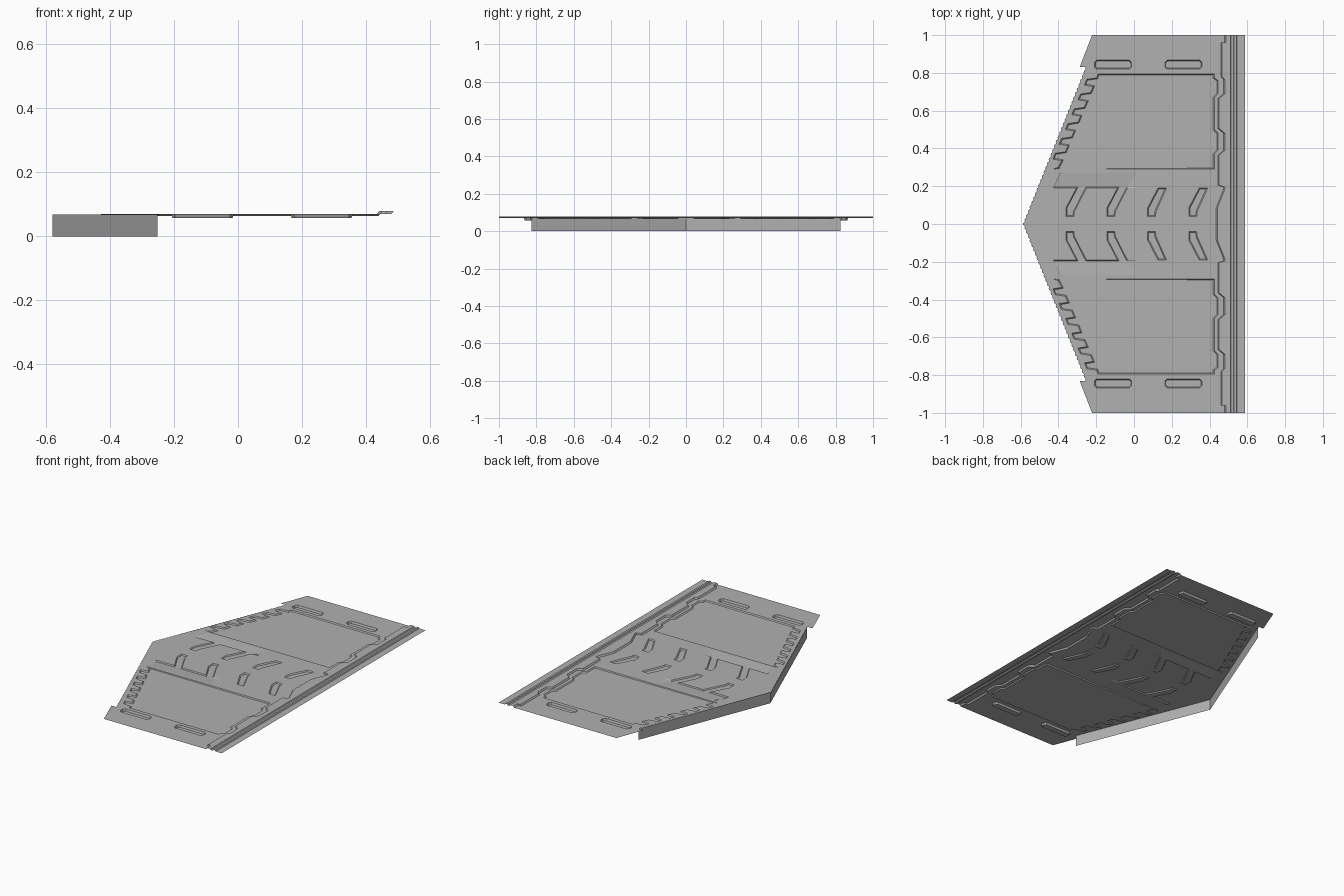
import bpy, bmesh
from mathutils import Vector

if "Cube" in bpy.data.objects:
    bpy.data.objects.remove(bpy.data.objects["Cube"])

BASE, LOW, SLOT, HIGH = 0.070, 0.064, 0.058, 0.079

mat = bpy.data.materials.new("dark_grey")
mat.diffuse_color = (0.44, 0.44, 0.44, 1)
mat.use_nodes = True
mat.node_tree.nodes["Principled BSDF"].inputs["Base Color"].default_value = mat.diffuse_color


def finish(name, bm, up=True):
    """Turn a half model into an object mirrored across y = 0."""
    bm.normal_update()
    if up:
        for f in bm.faces:
            if f.normal.z < 0:
                f.normal_flip()
    me = bpy.data.meshes.new(name)
    bm.to_mesh(me)
    bm.free()
    me.materials.append(mat)
    ob = bpy.data.objects.new(name, me)
    bpy.context.collection.objects.link(ob)
    m = ob.modifiers.new("Mirror", 'MIRROR')
    m.use_axis = (False, True, False)
    m.merge_threshold = 0.0005
    return ob


def fill(bm, loops, height):
    """Fill an outline with holes, then set the height of each vertex."""
    edges, verts = [], []
    for lp in loops:
        vs = [bm.verts.new((x, y, 0)) for x, y in lp]
        edges += [bm.edges.new((vs[i - 1], vs[i])) for i in range(len(vs))]
        verts += vs
    bmesh.ops.triangle_fill(bm, edges=edges, use_beauty=True, normal=(0, 0, 1))
    for v in verts:
        v.co.z = height(v.co.x, v.co.y)


def strip(bm, a, b, closed=False):
    """Quads between two matching rows of points."""
    va = [bm.verts.new(p) for p in a]
    vb = [bm.verts.new(p) for p in b]
    for i in range(0 if closed else 1, len(a)):
        bm.faces.new((va[i - 1], va[i], vb[i], vb[i - 1]))


def inset(lp, d):
    """Offset a closed outline inwards."""
    pts = [Vector(p) for p in lp]
    n = len(pts)
    area = sum(pts[i - 1].cross(pts[i]) for i in range(n))
    s = 1 if area > 0 else -1
    out = []
    for i, p in enumerate(pts):
        e1 = (p - pts[i - 1]).normalized()
        e2 = (pts[(i + 1) % n] - p).normalized()
        n1, n2 = Vector((-e1.y, e1.x)) * s, Vector((-e2.y, e2.x)) * s
        out.append(tuple(p + (n1 + n2) * d / max(0.4, 1 + n1.dot(n2))))
    return out


def recess(name, lp, floor, d=0.006):
    """Pressed pocket with sloping walls and a floor."""
    bm = bmesh.new()
    inner = inset(lp, d)
    fill(bm, [inner], floor)
    strip(bm, [(x, y, BASE) for x, y in lp],
          [(x, y, floor(x, y)) for x, y in inner], closed=True)
    bmesh.ops.remove_doubles(bm, verts=bm.verts, dist=1e-5)
    finish(name, bm)


# Side panel pocket with a toothed slanted side and a stepped right side
panel = [(-0.19, 0.795)]
teeth = 6
for i in range(teeth):
    for t, off in ((0.2, 0), (0.3, -0.05), (0.7, -0.05), (0.8, 0)):
        k = (i + t) / teeth
        panel.append((-0.19 - 0.2 * k + off, 0.79 - 0.47 * k))
panel += [(-0.40, 0.30), (-0.43, 0.29), (0.425, 0.29), (0.425, 0.37),
          (0.445, 0.39), (0.445, 0.48), (0.425, 0.50), (0.425, 0.67),
          (0.445, 0.69), (0.445, 0.76), (0.425, 0.775), (0.425, 0.795)]


# Angled vents: two open into a ramped strip, two stand alone
def vent(x, top=0.108):
    return [(x + 0.055, 0.19), (x, 0.085), (x, 0.04), (x + 0.042, 0.04),
            (x + 0.044, 0.065), (x + top, 0.19)]


ramp = ([(-0.39, 0.275), (-0.43, 0.19)] + vent(-0.36) + vent(-0.143)
        + [(0.01, 0.19), (0.02, 0.275)])
vents = [vent(0.072, 0.1), vent(0.29, 0.1)]


# Chamfered slots near the ends
def slot(x0, x1, y0=0.82, y1=0.867, c=0.012):
    return [(x0, y0 + c), (x0 + c, y0), (x1 - c, y0), (x1, y0 + c),
            (x1, y1 - c), (x1 - c, y1), (x0 + c, y1), (x0, y1 - c)]


slots = [slot(-0.21, -0.012), slot(0.163, 0.36)]

recess("side_panel", panel, lambda x, y: LOW)
recess("vent_strip", ramp, lambda x, y: BASE if y > 0.25 or x > -0.02 else LOW, 0.005)
for v in vents:
    recess("angled_vent", v, lambda x, y: LOW)
for s in slots:
    recess("end_slot", s, lambda x, y: SLOT, 0.005)

# Base sheet with a finely toothed slanted edge
border = [(0.435, 0), (0.435, 0.085), (0.475, 0.185), (0.475, 0.195),
          (0.445, 0.205), (0.445, 0.365), (0.475, 0.39), (0.475, 0.48),
          (0.445, 0.505), (0.445, 0.665), (0.475, 0.69), (0.475, 0.765),
          (0.46, 0.78), (0.46, 0.96), (0.48, 0.96), (0.48, 1)]
A, B = Vector((-0.588, 0)), Vector((-0.256, 0.83))
edge = [tuple(A)]
N = 36
for i in range(N):
    for t, off in ((0.25, 0), (0.3, 0.004), (0.7, 0.004), (0.75, 0)):
        p = A.lerp(B, (i + t) / N)
        edge.append((p.x + off, p.y))
outline = edge + [tuple(B), (-0.288, 0.83), (-0.222, 1)] + border[::-1]
bm = bmesh.new()
fill(bm, [outline, panel, ramp] + vents + slots, lambda x, y: BASE)
finish("base_sheet", bm)

# Raised border along the straight side
bm = bmesh.new()
raised = [(x + 0.006, y) for x, y in border]
fill(bm, [raised + [(0.51, 1), (0.51, 0)]], lambda x, y: HIGH)
strip(bm, [(x, y, BASE) for x, y in border], [(x, y, HIGH) for x, y in raised])
finish("raised_border", bm)

# Ribbed edge
ribs = [(0.51, HIGH), (0.514, 0.073), (0.526, 0.073), (0.53, HIGH),
        (0.542, HIGH), (0.546, 0.073), (0.556, 0.073), (0.588, 0.073)]
bm = bmesh.new()
strip(bm, [(x, 0, z) for x, z in ribs], [(x, 1, z) for x, z in ribs])
finish("ribbed_edge", bm)

# Skirt hanging below the slanted edges
bm = bmesh.new()
strip(bm, [(-0.58, 0, 0.068), (-0.252, 0.826, 0.068)],
      [(-0.58, 0, 0), (-0.252, 0.826, 0)])
bm.normal_update()
for f in bm.faces:
    if f.normal.x > 0:
        f.normal_flip()
finish("skirt", bm, up=False)
